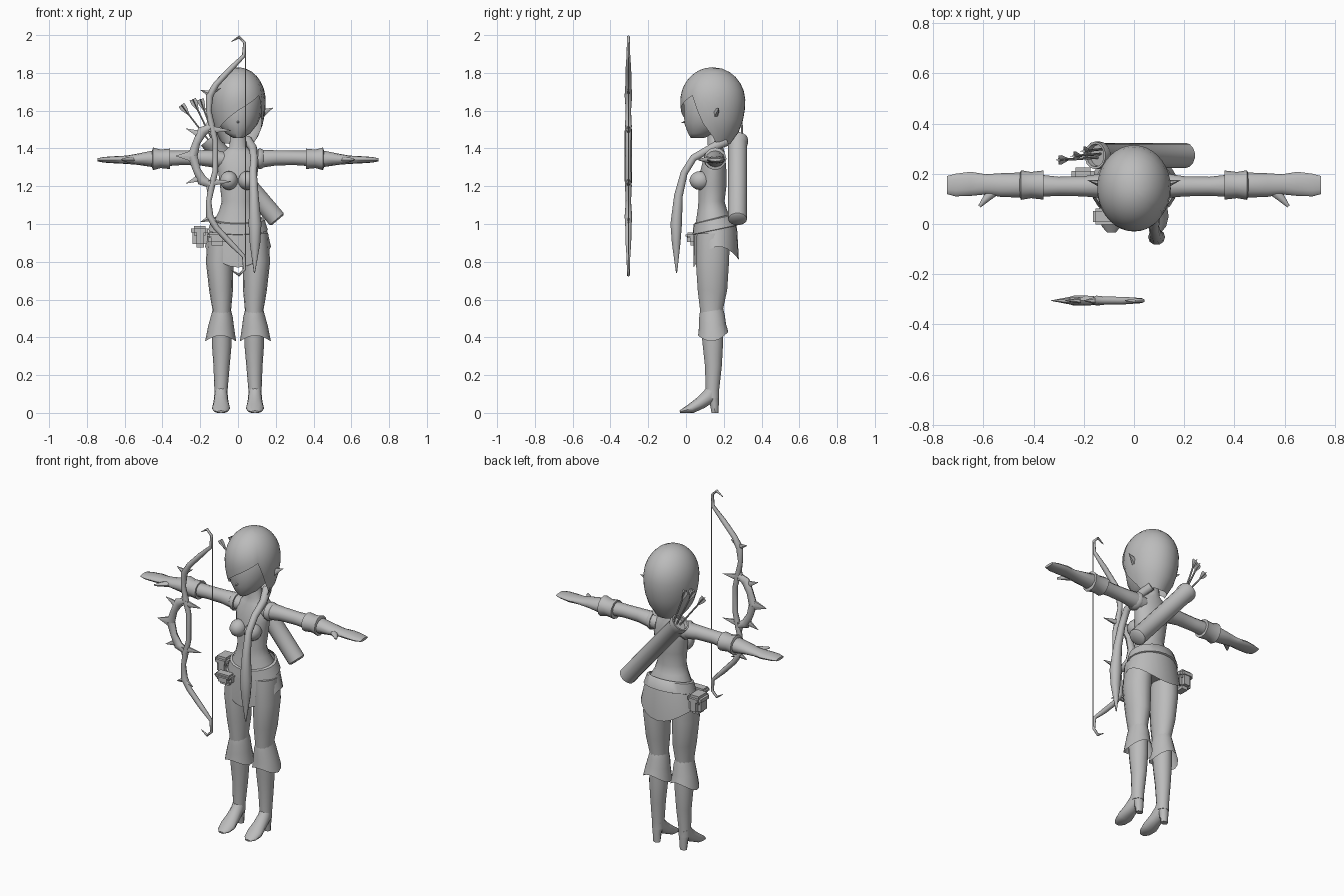
import bpy, bmesh, math
from mathutils import Vector

cube = bpy.data.objects.get("Cube")
if cube:
    bpy.data.objects.remove(cube, do_unlink=True)

X, Y, Z = Vector((1, 0, 0)), Vector((0, 1, 0)), Vector((0, 0, 1))
UNIT = 0.01  # all sizes below are in hundredths

grey = bpy.data.materials.new("plain grey")
grey.use_nodes = True
colour = (0.5, 0.5, 0.5, 1)
grey.diffuse_color = colour
grey.node_tree.nodes["Principled BSDF"].inputs["Base Color"].default_value = colour


def finish(name, bm, mirror=False, angle=50):
    """Turn a bmesh into a named, smoothed and optionally mirrored object."""
    bmesh.ops.recalc_face_normals(bm, faces=bm.faces)
    bmesh.ops.scale(bm, vec=(UNIT, UNIT, UNIT), verts=bm.verts)
    mesh = bpy.data.meshes.new(name)
    bm.to_mesh(mesh)
    bm.free()
    mesh.materials.append(grey)
    ob = bpy.data.objects.new(name, mesh)
    bpy.context.collection.objects.link(ob)
    bpy.ops.object.select_all(action="DESELECT")
    ob.select_set(True)
    bpy.context.view_layer.objects.active = ob
    bpy.ops.object.shade_smooth_by_angle(angle=math.radians(angle))
    if mirror:
        ob.modifiers.new("Mirror", "MIRROR").use_mirror_merge = False
    return ob


def loft(name, rings, ref=X, axis=None, sides=12, mirror=False,
         wave=0, lean=0, capped=True):
    """Skin elliptical rings (x, y, z, radius along ref, other radius).
    Rings follow the path unless a fixed axis is given; wave makes the
    last ring scalloped and lean tilts every ring towards the back."""
    bm = bmesh.new()
    centres = [Vector(r[:3]) for r in rings]
    loops = []
    for i, ring in enumerate(rings):
        last = i == len(rings) - 1
        tangent = axis or centres[min(i + 1, len(rings) - 1)] - centres[max(i - 1, 0)]
        v = tangent.cross(ref).normalized()
        u = v.cross(tangent).normalized()
        loop = []
        for k in range(sides):
            a = math.tau * k / sides
            p = centres[i] + u * ring[3] * math.cos(a) + v * ring[4] * math.sin(a)
            p.z += lean * math.sin(a) + (wave * math.cos(2 * a) if last else 0)
            p.z = max(p.z, 0)  # soles rest flat on the floor
            loop.append(bm.verts.new(p))
        loops.append(loop)
    for low, high in zip(loops, loops[1:]):
        for k in range(sides):
            j = (k + 1) % sides
            bm.faces.new((low[k], low[j], high[j], high[k]))
    if capped:
        bm.faces.new(loops[0])
        bm.faces.new(loops[-1])
    return finish(name, bm, mirror)


def ball(name, centre, radii, mirror=False):
    bm = bmesh.new()
    bmesh.ops.create_uvsphere(bm, u_segments=14, v_segments=9, radius=1)
    bmesh.ops.scale(bm, vec=radii, verts=bm.verts)
    bmesh.ops.translate(bm, vec=centre, verts=bm.verts)
    return finish(name, bm, mirror)


def box(name, centre, size, bevel):
    bm = bmesh.new()
    bmesh.ops.create_cube(bm, size=1)
    bmesh.ops.scale(bm, vec=size, verts=bm.verts)
    bmesh.ops.translate(bm, vec=centre, verts=bm.verts)
    bmesh.ops.bevel(bm, geom=bm.edges[:], offset=bevel, segments=2, affect="EDGES")
    return finish(name, bm)


def spike(name, base, tip, width, thick, ref=Y, mirror=False):
    return loft(name, [(*base, thick, width), (*tip, .1, .1)], ref, sides=6, mirror=mirror)


# Torso with neck, bust and hips
loft("torso", [
    (0, 15, 88, 14, 10), (0, 15, 95, 15, 11), (0, 15, 101, 13, 10), (0, 14, 107, 10, 8),
    (0, 13.5, 112, 8.6, 7), (0, 14, 120, 9.5, 7.5), (0, 14.5, 128, 10.5, 7),
    (0, 15, 134, 11, 6), (0, 15.5, 138, 8, 5), (0, 15.5, 141, 4.5, 4),
    (0, 15, 151, 4, 4)], axis=Z, sides=18)
ball("bust", (4.8, 7.5, 123), (4.8, 5.6, 5), mirror=True)

# Skirt with pointed hem front and back, and a sloping belt
loft("skirt", [(0, 15, 102, 13.5, 10.5), (0, 15.5, 95, 15.8, 11.6),
               (0, 16, 83.5, 17.5, 12)], axis=Z, sides=24, wave=4.5, lean=2, capped=False)
loft("belt", [(0, 15, 103, 12.6, 10), (0, 15, 102.5, 14, 11), (0, 15.5, 97, 15.8, 12),
              (0, 15.5, 96.5, 14.5, 11)], axis=Z, sides=24, lean=2.5, capped=False)

# Pouches hung from the belt
box("side_pouch", (-20, 17, 92.5), (8, 10, 10), 2)
box("side_pouch_flap", (-20.3, 17, 96.5), (9, 11, 5), 1.5)
box("front_pouch", (-11, 3.5, 92), (10, 6, 7), 2)
box("front_pouch_flap", (-11, 3, 94), (10.6, 6.5, 3), 1)

# Legs, boot cuffs, feet and heels
loft("leg", [
    (9, 14.5, 95, 7, 9), (9.7, 14, 80, 7.3, 9), (9, 14, 65, 6.3, 8), (8.6, 13.5, 55, 5, 6.3),
    (8.6, 13.8, 45, 5.2, 6), (8.6, 14.2, 36, 5.2, 5.5), (8.7, 14.5, 25, 4.3, 4.6),
    (9, 14, 12, 3.5, 3.6), (9, 14, 8, 3.4, 3.6)], axis=Z, sides=14, mirror=True)
loft("boot_cuff", [(8.6, 13.5, 54, 5, 6.2), (8.6, 13.7, 51, 5.8, 6.8), (9, 14, 46, 6.8, 7.2),
                   (9.2, 14.4, 40, 8.2, 8)],
     axis=Z, sides=16, mirror=True, wave=-2, lean=1, capped=False)
loft("foot", [(9, 14.5, 13, 3.4, 3.4), (9, 12.5, 9, 3.6, 4), (9, 8, 5.5, 4, 3.4),
              (9, 3, 2.5, 4.8, 2.7), (9, -1, 1.2, 3.8, 1.5), (9, -3.3, .6, 1.8, .6)],
     sides=12, mirror=True)
loft("heel", [(9, 14.3, 10, 3.2, 3.2), (9, 15, 5, 2.6, 2.4), (9, 15.3, 0, 2.2, 1.8)],
     axis=Z, sides=8, mirror=True)

# Arms, bracers and hands
loft("arm", [
    (7, 15.5, 134, 4.5, 4), (12, 15.2, 134.5, 5, 4.8), (20, 15, 135, 4, 4),
    (30, 15, 135, 3.8, 3.8), (45, 15.5, 134.5, 5, 4.4), (53, 15.5, 134.3, 4.7, 3),
    (59, 15.8, 134, 4, 2.2), (65, 16, 134, 4.8, 1.9), (71, 15.5, 134, 4.5, 1.5),
    (74.5, 15.5, 134, 3.6, .8)], Y, axis=X, mirror=True)
loft("bracer", [(36, 15.5, 134.5, 4, 4), (36, 15.5, 134.5, 5.8, 5.4), (41, 15.5, 134.5, 5.2, 4.9),
                (45, 15.5, 134.5, 5.9, 6), (45.5, 15.5, 134.5, 4.5, 4.5)],
     Y, axis=X, mirror=True)
loft("thumb", [(55, 13.5, 134, 1.6, 2), (58.5, 10.5, 134, 1.4, 1.6),
               (61.5, 7, 134, .5, .6)], Z, sides=8, mirror=True)
loft("shoulder_band", [(10.5, 15, 134.5, 5.6, 5.2), (12, 15, 134.5, 5.8, 5.5),
                       (13.5, 15, 134.5, 4.6, 4.6)], Y, axis=X, mirror=True)

# Face, nose and pointed ears
loft("face", [
    (0, 6, 145.5, 2.5, 3.5), (0, 8.5, 148, 6.5, 7.5), (0, 12, 153, 10.5, 13),
    (0, 13, 158, 12.3, 14.3), (0, 14, 167, 13, 15.5), (0, 14, 176, 9, 11)],
     axis=Z, sides=18)
spike("nose", (0, 1, 154.5), (0, -2.6, 153.5), 1.3, 1.3, X)
spike("ear", (11.5, 15.5, 158), (18.5, 17.5, 161.5), 3, 2, mirror=True)

# Hair: a dome whose hem sweeps up from the right cheek to the left temple
HEM = [(-180, 142), (-100, 143), (-75, 148), (-50, 151), (0, 160), (50, 168),
       (72, 152), (100, 143), (180, 142)]


def hem_height(deg):
    for (a, low), (b, high) in zip(HEM, HEM[1:]):
        if a <= deg <= b:
            return low + (high - low) * (deg - a) / (b - a)


bm = bmesh.new()
columns, rows, crown = 36, 10, 183
grid = []
for c in range(columns):
    deg = c * 360 / columns - 180
    drop = crown - hem_height(deg)
    column = []
    for r in range(1, rows + 1):
        z = crown - drop * (r / rows) ** 1.7
        reach = 18 if z > 165 else 27
        size = math.sqrt(1 - ((z - 165) / reach) ** 2)
        a = math.radians(deg)
        column.append(bm.verts.new((14.7 * size * math.sin(a), 14.2 - 17.2 * size * math.cos(a), z)))
    grid.append(column)
top = bm.verts.new((0, 14.2, crown))
for c in range(columns):
    one, two = grid[c], grid[(c + 1) % columns]
    bm.faces.new((top, one[0], two[0]))
    for r in range(rows - 1):
        bm.faces.new((one[r], one[r + 1], two[r + 1], two[r]))
finish("hair_cap", bm)

# Long gathered lock over the left shoulder
loft("hair_lock", [
    (5, 21, 144, 2.5, 3), (8, 13, 140, 2.2, 2.2), (8.5, 4, 135, 2, 2), (8, -1, 127, 2, 2),
    (8.5, -4, 115, 2.4, 2.4), (9, -5.2, 100, 3.4, 3.2), (9, -5.2, 90, 2.8, 2.4),
    (8.7, -5, 74, .3, .3)], sides=10)

# Quiver slung across the back, with arrows
loft("quiver", [(21, 27.3, 102, 4, 4), (20.5, 27.3, 102.6, 5, 5), (-13, 27.3, 142, 5, 5),
                (-13.5, 27.3, 142.6, 5.5, 5.5), (-15.5, 27.3, 145, 5.5, 5.5),
                (-15.4, 27.3, 144.9, 4.5, 4.5), (-14, 27.3, 143.2, 4.3, 4.3)], Y,
     axis=Vector((-.65, 0, .76)), sides=14)
for i, (x, y, z) in enumerate([(-30, 25.5, 163), (-24, 27, 166), (-20, 29, 166)]):
    base, tip = Vector((-13 + i, y + 1, 141)), Vector((x, y, z))
    loft(f"arrow_shaft_{i}", [(*base, .5, .5), (*tip, .5, .5)], Y, sides=6)
    fletch = base.lerp(tip, .75)
    for label, wide, thin in (("flat", 1.8, .3), ("upright", .3, 1.8)):
        loft(f"arrow_fletching_{label}_{i}",
             [(*fletch, .3, .3), (*fletch.lerp(tip, .7), wide, thin), (*tip, wide, thin)],
             Y, sides=4)

# Bow: matching limbs above and below the grip, in one upright plane
DEPTH, MIDDLE = -30.5, 136
LIMB = [(-3.5, 60.5, .2), (.5, 63, .8), (3.5, 60, .8), (3, 53, 1), (-4, 46, 1.5),
        (-11.5, 38, 1.6), (-15, 32, 2), (-15.5, 24, 1.4), (-14, 16, 1.8),
        (-12, 8, 1.5), (-12, 0, 1.5)]
CREST = [(-13, 16, 1.5), (-19, 13, 2.8), (-22, 7, 2), (-24, 0, 2.6)]
SPIKES = [((-15, 33), (-20, 35), 1.8), ((-14, 33), (-9, 36), 1.2), ((-19, 11), (-27.5, 14.5), 2.6),
          ((-14, 14), (-3.5, 13.5), 2.2), ((-15, 13), (-16, 20), 3)]
for sign, side in ((1, "upper"), (-1, "lower")):
    for part, path in (("limb", LIMB), ("crest", CREST)):
        loft(f"bow_{side}_{part}", [(x, DEPTH, MIDDLE + sign * d, min(r, 2), r)
                                    for x, d, r in path], Y, sides=8)
    for i, (base, tip, width) in enumerate(SPIKES):
        spike(f"bow_{side}_spike_{i}", (base[0], DEPTH, MIDDLE + sign * base[1]),
              (tip[0], DEPTH, MIDDLE + sign * tip[1]), width, 1.6)
spike("bow_centre_spike", (-23, DEPTH, MIDDLE), (-33, DEPTH, MIDDLE), 4, 2)
loft("bow_string", [(4, DEPTH, MIDDLE - 60, .3, .3), (4, DEPTH, MIDDLE + 60, .3, .3)], sides=6)
